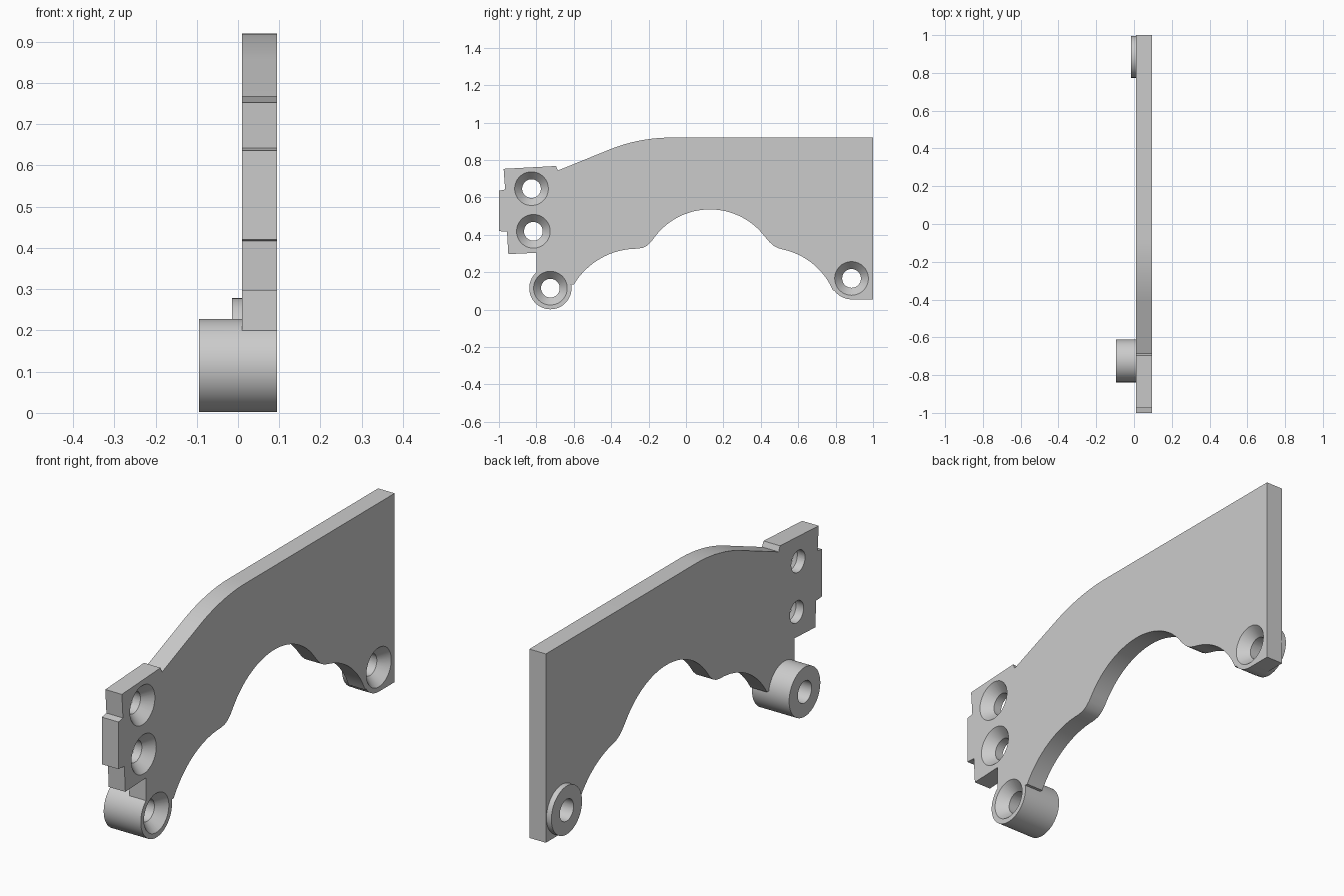
import bpy, bmesh
from math import sin, cos, radians
from mathutils import Matrix

old = bpy.data.objects.get("Cube")
if old:
    bpy.data.objects.remove(old, do_unlink=True)

grey = bpy.data.materials.new("plain grey")
grey.use_nodes = True
grey.diffuse_color = (0.6, 0.6, 0.6, 1)
grey.node_tree.nodes["Principled BSDF"].inputs["Base Color"].default_value = (0.6, 0.6, 0.6, 1)

BACK, FACE = 0.01, 0.094          # plate thickness along x


def make_object(name, bm):
    bmesh.ops.recalc_face_normals(bm, faces=bm.faces)
    mesh = bpy.data.meshes.new(name)
    bm.to_mesh(mesh)
    bm.free()
    mesh.materials.append(grey)
    obj = bpy.data.objects.new(name, mesh)
    bpy.context.collection.objects.link(obj)
    return obj


def arc(cy, cz, r, start, end, steps):
    angles = [radians(start + (end - start) * i / steps) for i in range(steps + 1)]
    return [(cy + r * cos(a), cz + r * sin(a)) for a in angles]


def round_x(name, y, z, x1, x2, r1, r2):
    """Cylinder or cone whose axis runs along x."""
    bm = bmesh.new()
    place = Matrix.Translation(((x1 + x2) / 2, y, z)) @ Matrix.Rotation(radians(90), 4, "Y")
    bmesh.ops.create_cone(bm, cap_ends=True, segments=64, radius1=r1, radius2=r2,
                          depth=x2 - x1, matrix=place)
    return make_object(name, bm)


def combine(target, tool, operation):
    mod = target.modifiers.new("join", "BOOLEAN")
    mod.object, mod.operation, mod.solver = tool, operation, "EXACT"
    bpy.context.view_layer.objects.active = target
    bpy.ops.object.modifier_apply(modifier=mod.name)
    bpy.data.objects.remove(tool, do_unlink=True)


# Plate outline in y, z: top edge, notched end, then the scalloped underside
outline = [(1, 0.92)]
outline += arc(-0.08, 0.04, 0.88, 90, 112, 12)
outline += [(-0.685, 0.744), (-0.695, 0.768), (-0.975, 0.753), (-0.967, 0.642),
            (-1, 0.636), (-1, 0.42), (-0.957, 0.417), (-0.95, 0.297),
            (-0.8, 0.304), (-0.8, 0.17), (-0.725, 0.115), (-0.63, 0.134)]
outline += arc(-0.26, -0.071, 0.397, 149, 90, 16)
outline += [(-0.23, 0.331), (-0.209, 0.342), (-0.187, 0.362)]
outline += arc(0.128, 0.167, 0.369, 143, 37, 32)
outline += [(0.446, 0.362), (0.468, 0.342), (0.49, 0.33)]
outline += arc(0.441, -0.0455, 0.375, 78, 23, 16)
outline += arc(0.885, 0.168, 0.113, 215, 270, 10)
outline += [(1, 0.055)]

bm = bmesh.new()
side = bm.faces.new([bm.verts.new((BACK, y, z)) for y, z in outline])
grown = bmesh.ops.extrude_face_region(bm, geom=[side])
bmesh.ops.translate(bm, vec=(FACE - BACK, 0, 0),
                    verts=[v for v in grown["geom"] if isinstance(v, bmesh.types.BMVert)])
plate = make_object("bracket_plate", bm)

# Bosses: long one at the lower corner, thin one at the far end
combine(plate, round_x("long_boss", -0.725, 0.115, -FACE, FACE, 0.113, 0.113), "UNION")
combine(plate, round_x("thin_boss", 0.885, 0.167, -0.015, 0.03, 0.111, 0.111), "UNION")

# Countersunk screw holes
for y, z in [(-0.826, 0.647), (-0.816, 0.419), (-0.725, 0.115), (0.885, 0.167)]:
    combine(plate, round_x("hole", y, z, -0.2, 0.2, 0.05, 0.05), "DIFFERENCE")
    combine(plate, round_x("countersink", y, z, 0.044, 0.104, 0.0456, 0.0989), "DIFFERENCE")

bpy.ops.object.select_all(action="DESELECT")
plate.select_set(True)
bpy.context.view_layer.objects.active = plate
bpy.ops.object.shade_smooth_by_angle(angle=radians(25))
